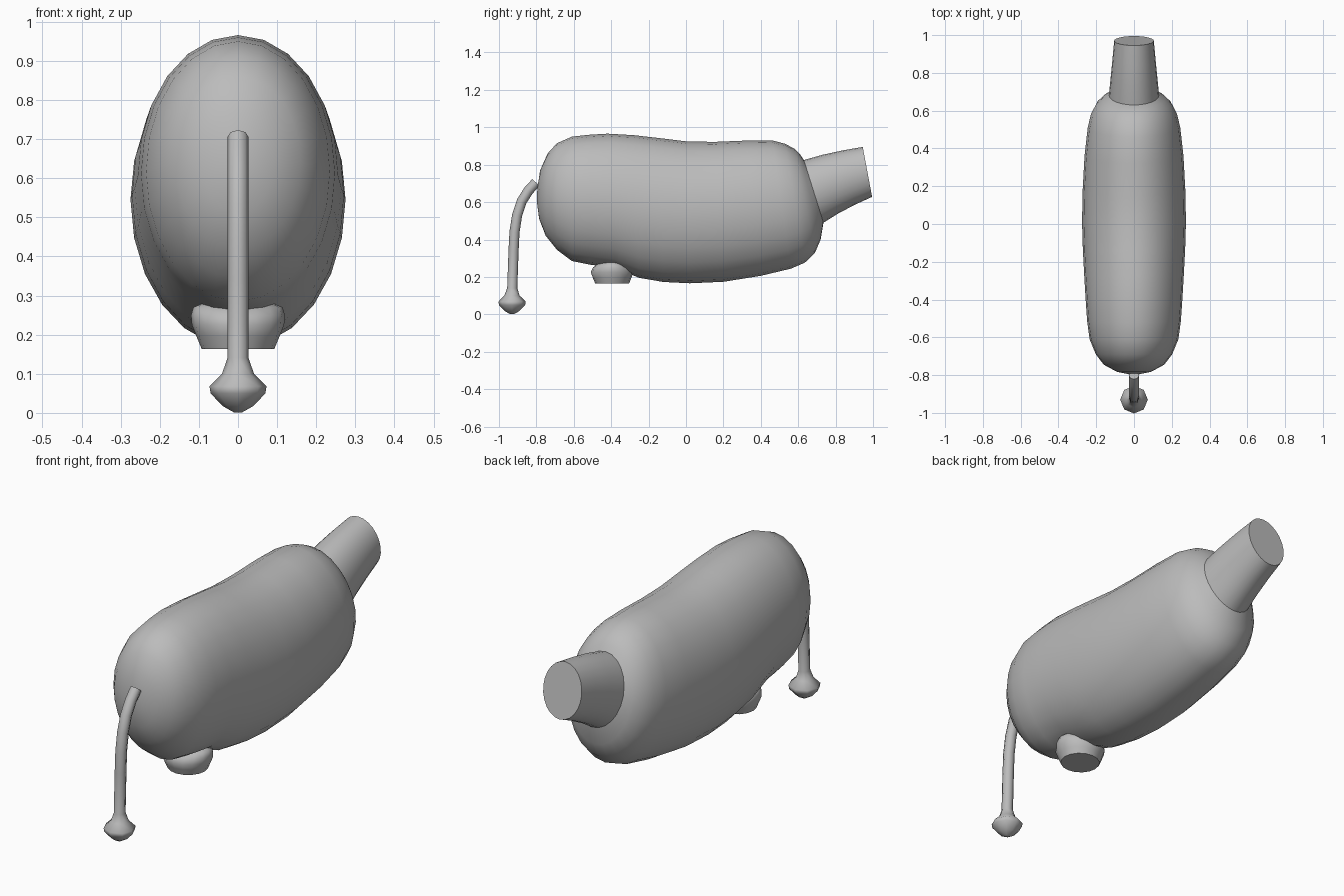
import bpy, bmesh, math
from mathutils import Vector

if "Cube" in bpy.data.objects:
    bpy.data.objects.remove(bpy.data.objects["Cube"])

grey = bpy.data.materials.new("plain_grey")
grey.use_nodes = True
grey.diffuse_color = (0.5, 0.5, 0.5, 1)
grey.node_tree.nodes["Principled BSDF"].inputs["Base Color"].default_value = (0.5, 0.5, 0.5, 1)


def loft(name, rings, sides, caps=(True, True), angle=50):
    """Skin ellipses given as (top y, top z, bottom y, bottom z, half width)."""
    bm = bmesh.new()
    loops = []
    for ty, tz, by, bz, rx in rings:
        top, bottom = Vector((0, ty, tz)), Vector((0, by, bz))
        mid, up = (top + bottom) / 2, (top - bottom) / 2
        loops.append([bm.verts.new(mid + up * math.cos(a) + Vector((rx * math.sin(a), 0, 0)))
                      for a in (2 * math.pi * i / sides for i in range(sides))])
    for a, b in zip(loops, loops[1:]):
        for i in range(sides):
            j = (i + 1) % sides
            bm.faces.new((a[i], a[j], b[j], b[i]))
    for use, ring in zip(caps, (loops[0], loops[-1])):
        if use:
            bm.faces.new(ring)
    bmesh.ops.recalc_face_normals(bm, faces=bm.faces)
    mesh = bpy.data.meshes.new(name)
    bm.to_mesh(mesh)
    bm.free()
    obj = bpy.data.objects.new(name, mesh)
    bpy.context.collection.objects.link(obj)
    mesh.materials.append(grey)
    bpy.ops.object.select_all(action='DESELECT')
    obj.select_set(True)
    bpy.context.view_layer.objects.active = obj
    bpy.ops.object.shade_smooth_by_angle(angle=math.radians(angle))
    return obj


# Barrel body, from rump to chest
neck_base = (0.63, 0.825, 0.735, 0.49, 0.133)
loft("body", [
    (-0.795, 0.67, -0.797, 0.60, 0.025),
    (-0.78, 0.77, -0.785, 0.51, 0.09),
    (-0.74, 0.86, -0.75, 0.42, 0.16),
    (-0.69, 0.915, -0.69, 0.345, 0.202),
    (-0.61, 0.95, -0.61, 0.285, 0.235),
    (-0.52, 0.96, -0.51, 0.265, 0.248),
    (-0.42, 0.966, -0.38, 0.248, 0.256),
    (-0.28, 0.958, -0.25, 0.195, 0.264),
    (-0.14, 0.942, -0.12, 0.173, 0.271),
    (0.0, 0.925, 0.02, 0.166, 0.275),
    (0.15, 0.922, 0.2, 0.174, 0.272),
    (0.32, 0.929, 0.4, 0.206, 0.262),
    (0.46, 0.93, 0.56, 0.244, 0.245),
    (0.53, 0.912, 0.635, 0.276, 0.228),
    (0.58, 0.885, 0.69, 0.33, 0.2),
    (0.61, 0.855, 0.72, 0.4, 0.167),
    neck_base], 24, caps=(True, False))

# Tapered neck with a flat end
loft("neck", [
    neck_base,
    (0.73, 0.853, 0.815, 0.54, 0.124),
    (0.84, 0.877, 0.905, 0.587, 0.114),
    (0.945, 0.895, 0.995, 0.628, 0.105)], 24, caps=(False, True))

# Tail: bent tube running down into a tuft; points are (y, z, radius)
path = [(-0.802, 0.705, 0.027), (-0.842, 0.662, 0.027), (-0.878, 0.605, 0.027),
        (-0.903, 0.53, 0.027), (-0.917, 0.44, 0.027), (-0.922, 0.34, 0.027),
        (-0.929, 0.14, 0.027), (-0.93, 0.1, 0.041), (-0.93, 0.068, 0.073),
        (-0.93, 0.05, 0.07), (-0.93, 0.018, 0.04), (-0.93, 0.001, 0.01)]
tail = []
for i, (y, z, r) in enumerate(path):
    p, q = path[max(i - 1, 0)], path[min(i + 1, len(path) - 1)]
    d = Vector((q[0] - p[0], q[1] - p[1])).normalized()
    tail.append((y + d.y * r, z - d.x * r, y - d.y * r, z + d.x * r, r))
loft("tail", tail, 8, angle=70)

# Udder: rounded bag with a flat underside; levels are (z, half width, half length)
levels = [(0.164, 0.093, 0.09), (0.195, 0.106, 0.103), (0.225, 0.118, 0.114),
          (0.25, 0.12, 0.103), (0.27, 0.114, 0.08), (0.278, 0.095, 0.05)]
loft("udder", [(-0.395 + l, z, -0.395 - l, z, w) for z, w, l in levels], 16)
